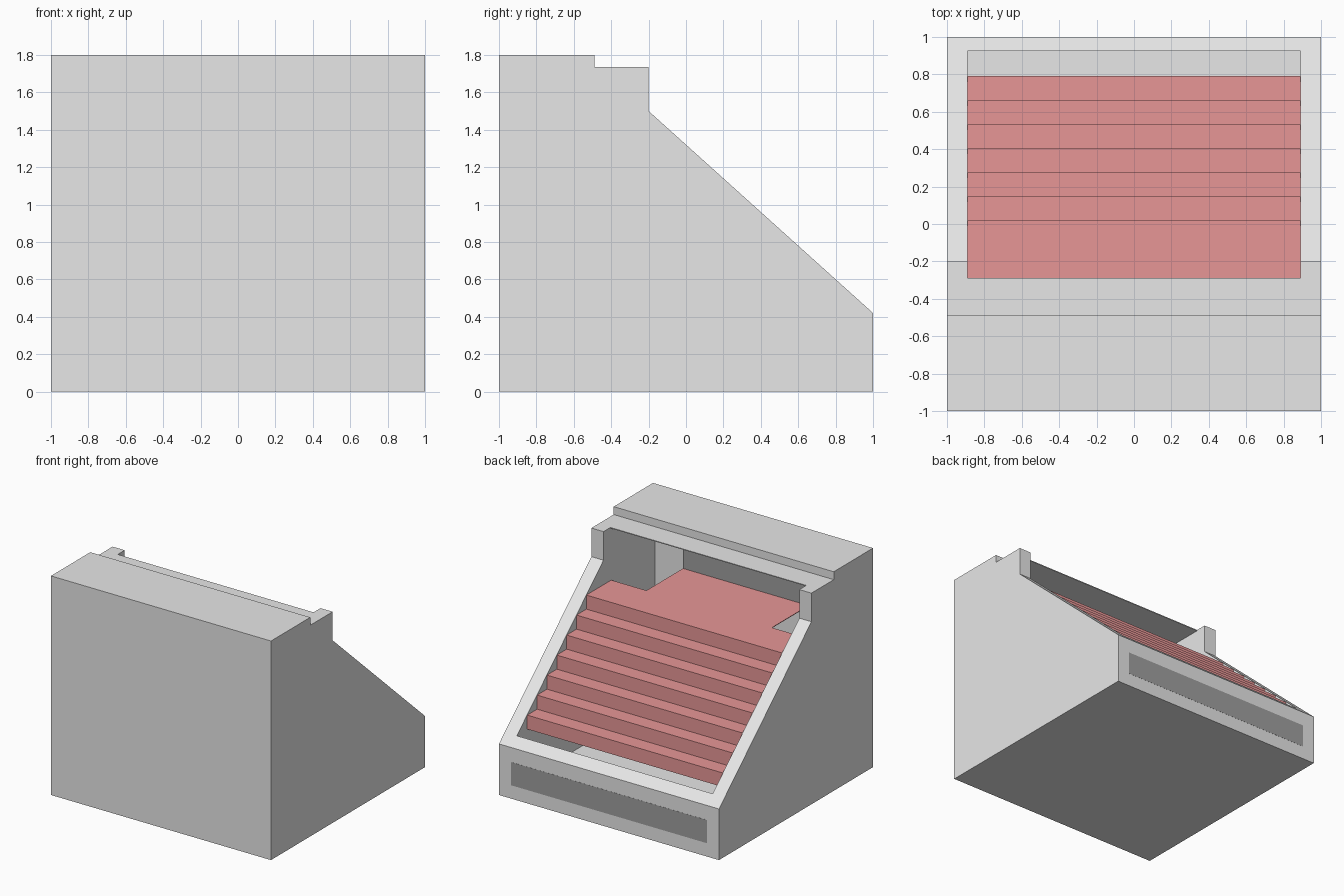
import bpy, bmesh

if "Cube" in bpy.data.objects:
    bpy.data.objects.remove(bpy.data.objects["Cube"], do_unlink=True)


def material(name, colour):
    m = bpy.data.materials.new(name)
    m.use_nodes = True
    m.diffuse_color = (*colour, 1)
    m.node_tree.nodes["Principled BSDF"].inputs["Base Color"].default_value = (*colour, 1)
    return m


grey = material("light grey", (0.8, 0.8, 0.8))
dark = material("dark grey", (0.35, 0.35, 0.35))
red = material("soft red", (0.91, 0.35, 0.35))


def add_object(name, bm, mat):
    bmesh.ops.recalc_face_normals(bm, faces=bm.faces)
    me = bpy.data.meshes.new(name)
    bm.to_mesh(me)
    bm.free()
    me.materials.append(mat)
    ob = bpy.data.objects.new(name, me)
    bpy.context.scene.collection.objects.link(ob)
    return ob


def prism(name, outline, axis, start, end, mat):
    """Extrude a closed outline along x (outline in y, z) or z (outline in x, y)."""
    bm = bmesh.new()
    if axis == "x":
        verts = [bm.verts.new((start, a, b)) for a, b in outline]
        step = (end - start, 0, 0)
    else:
        verts = [bm.verts.new((a, b, start)) for a, b in outline]
        step = (0, 0, end - start)
    face = bm.faces.new(verts)
    new = bmesh.ops.extrude_face_region(bm, geom=[face])["geom"]
    bmesh.ops.translate(bm, vec=step, verts=[g for g in new if isinstance(g, bmesh.types.BMVert)])
    return add_object(name, bm, mat)


def plate(name, x, y0, y1, z0, z1, mat):
    return prism(name, [(y0, z0), (y1, z0), (y1, z1), (y0, z1)], "x", -x, x, mat)


# Housing: stepped, sloping block hollowed out from above
inner = 0.89
housing = prism("housing", [(-1, 0), (-1, 1.8), (-0.49, 1.8), (-0.49, 1.735), (-0.2, 1.735),
                            (-0.2, 1.5), (1, 0.42), (1, 0)], "x", -1, 1, grey)
cavity = prism("cavity_cutter", [(-0.87, 0.08), (-0.87, 1.728), (-0.29, 1.728), (-0.29, 2),
                                 (0.925, 2), (0.925, 0.08)], "x", -inner, inner, grey)
cavity.hide_render = True
cavity.hide_viewport = True
cut = housing.modifiers.new("hollow", "BOOLEAN")
cut.operation = "DIFFERENCE"
cut.solver = "EXACT"
cut.object = cavity

# Staircase: open ribbon of risers and treads, ending at the landing
count, run, rise = 7, 0.128, 0.1155
front, base = 0.79, 0.49
line = []
for i in range(count):
    y = front - i * run
    line += [(y, base + i * rise), (y, base + (i + 1) * rise)]
landing_z = line[-1][1]
bm = bmesh.new()
rows = [[bm.verts.new((x, y, z)) for x in (-inner, inner)] for y, z in line]
for a, b in zip(rows, rows[1:]):
    bm.faces.new((a[0], a[1], b[1], b[0]))
stairs = add_object("stairs", bm, red)

# Landing: full width at the stairs, narrower passage behind
neck, back = 0.57, -0.775
half = [(inner, line[-1][0]), (inner, -0.30), (neck, -0.30), (neck, back)]
outline = half + [(-x, y) for x, y in reversed(half)]
prism("landing", outline, "z", landing_z - 0.005, landing_z, red)

# Dark panel at the end of the landing, and dark strip on the low end wall
plate("landing_panel", neck, -0.87, back, landing_z - 0.005, 1.728, dark)
plate("end_wall_strip", inner, 0.998, 1.001, 0.11, 0.30, dark)
